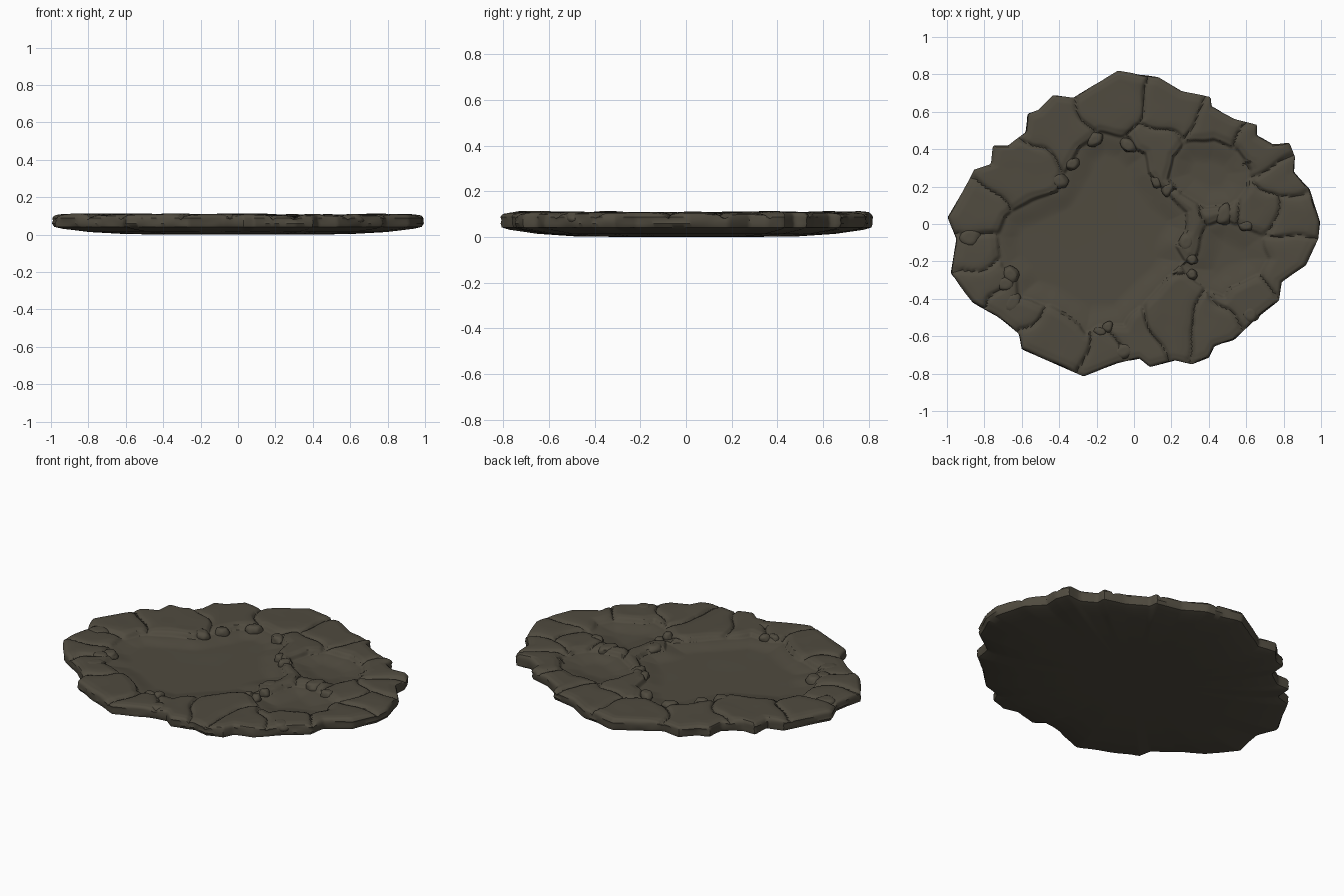
import bpy, bmesh, math, random
from mathutils import Vector, noise

if "Cube" in bpy.data.objects:
    bpy.data.objects.remove(bpy.data.objects["Cube"])

random.seed(4)
stone = bpy.data.materials.new("dark_olive_stone")
stone.diffuse_color = (0.08, 0.07, 0.05, 1)
stone.use_nodes = True
stone.node_tree.nodes["Principled BSDF"].inputs["Base Color"].default_value = stone.diffuse_color

# Outer silhouette of the slab, clockwise from +x
OUTLINE = [(.995, .01), (.985, -.08), (.92, -.22), (.79, -.31), (.775, -.41), (.66, -.5),
    (.535, -.62), (.43, -.655), (.4, -.715), (.31, -.75), (.22, -.73), (.085, -.765),
    (.03, -.72), (-.09, -.745), (-.27, -.815), (-.395, -.76), (-.6, -.67), (-.615, -.59),
    (-.74, -.49), (-.865, -.42), (-.93, -.335), (-.98, -.265), (-.95, -.08), (-.997, .035),
    (-.915, .175), (-.855, .29), (-.765, .32), (-.755, .42), (-.675, .42), (-.58, .49),
    (-.57, .59), (-.51, .61), (-.435, .69), (-.325, .675), (-.17, .77), (-.085, .82),
    (.03, .8), (.13, .785), (.255, .71), (.41, .68), (.415, .63), (.54, .56), (.66, .53),
    (.66, .475), (.745, .425), (.83, .435), (.865, .36), (.86, .28), (.94, .185), (.97, .09)]
# Three sunken basins
BIG = [(-.18, .495), (-.02, .47), (.02, .41), (.07, .38), (.09, .28), (.165, .185), (.29, .065),
    (.29, -.04), (.235, -.12), (.28, -.2), (.22, -.27), (.11, -.375), (0, -.485), (-.05, -.55),
    (-.18, -.55), (-.26, -.6), (-.29, -.55), (-.45, -.445), (-.635, -.4), (-.635, -.3),
    (-.715, -.23), (-.745, -.055), (-.69, .05), (-.555, .13), (-.42, .185), (-.35, .32), (-.3, .41)]
UPPER = [(.27, .45), (.43, .46), (.565, .4), (.63, .29), (.605, .185), (.525, .09), (.38, .08),
    (.245, .15), (.18, .24), (.2, .37)]
LOWER = [(.38, 0), (.485, .035), (.595, -.02), (.685, -.055), (.725, -.19), (.685, -.27),
    (.525, -.35), (.485, -.4), (.38, -.36), (.27, -.27), (.24, -.22), (.325, -.165), (.35, -.08)]
# Centres of the rim stones
SITES = [(.85, .05), (.8, .25), (.72, .4), (.45, .55), (.2, .62), (-.1, .65), (-.42, .52),
    (-.62, .3), (-.88, .02), (-.88, -.15), (-.82, -.33), (-.67, -.42), (-.4, -.62), (-.15, -.68),
    (-.02, -.62), (.22, -.5), (.45, -.55), (.6, -.42), (.82, -.22), (.3, 0), (.45, .06), (.65, .07),
    (.12, .38)]
TILT = [(random.uniform(-.02, .02), random.uniform(-.02, .02), random.uniform(-.005, .002))
        for _ in SITES]


def smooth(a, b, v):
    t = min(1, max(0, (v - a) / (b - a)))
    return t * t * (3 - 2 * t)


def inside_distance(x, y, poly):
    """Signed distance to a polygon, positive inside."""
    best, inner = 9, False
    ax, ay = poly[-1]
    for bx, by in poly:
        dx, dy = bx - ax, by - ay
        t = max(0, min(1, ((x - ax) * dx + (y - ay) * dy) / (dx * dx + dy * dy)))
        d = (x - ax - t * dx) ** 2 + (y - ay - t * dy) ** 2
        if d < best:
            best = d
        if (ay > y) != (by > y) and x < ax + (y - ay) * dx / dy:
            inner = not inner
        ax, ay = bx, by
    return math.sqrt(best) * (1 if inner else -1)


def height(x, y):
    p = Vector((x * 9, y * 9, 0))
    x2, y2 = x + .012 * noise.noise(p), y + .012 * noise.noise(p + Vector((7, 3, 5)))
    d = max(inside_distance(x2, y2, b) for b in (BIG, UPPER, LOWER))
    rim = 0
    if d < .03:
        # rim stones: slight tilt, with cracks between neighbours
        wx, wy = x + .06 * noise.noise(p * .6), y + .06 * noise.noise(p * .6 + Vector((2, 9, 4)))
        near = sorted((math.hypot(wx - s[0], wy - s[1]), i) for i, s in enumerate(SITES))[:2]
        i = near[0][1]
        sx, sy = SITES[i]
        gap = near[1][0] - near[0][0]
        tx, ty, off = TILT[i]
        rim = .111 + off + tx * (x - sx) + ty * (y - sy) + .003 * noise.noise(p * .7)
        rim -= .014 * math.exp(-(gap / .016) ** 2) + .006 * math.exp(-(gap / .06) ** 2)
        rim = min(rim, .113) - .007 * smooth(-.035, 0, d)
    floor = .078 - .018 * smooth(.01, .13, d) + .001 * noise.noise(p * .4)
    k = smooth(-.002, .016, d)
    return rim * (1 - k) + floor * k


def edge_radius(a):
    """Distance from the centre to the silhouette at an angle."""
    c, s = math.cos(a), math.sin(a)
    best = 0
    ax, ay = OUTLINE[-1]
    for bx, by in OUTLINE:
        ex, ey = bx - ax, by - ay
        den = c * ey - s * ex
        if abs(den) > 1e-9:
            r = (ax * ey - ay * ex) / den
            u = (ax * s - ay * c) / den
            if r > 0 and -1e-6 <= u <= 1.000001:
                best = max(best, r)
        ax, ay = bx, by
    return best


def finish(bm, name):
    me = bpy.data.meshes.new(name)
    bmesh.ops.recalc_face_normals(bm, faces=bm.faces)
    bm.to_mesh(me)
    bm.free()
    ob = bpy.data.objects.new(name, me)
    bpy.context.collection.objects.link(ob)
    me.materials.append(stone)
    bpy.ops.object.select_all(action='DESELECT')
    ob.select_set(True)
    bpy.context.view_layer.objects.active = ob
    bpy.ops.object.shade_smooth_by_angle(angle=math.radians(40))
    return ob


# Slab: polar grid for the top, then side and belly rings
N, R = 480, 105
bm = bmesh.new()
angles = [2 * math.pi * i / N for i in range(N)]
radii = [edge_radius(a) for a in angles]
SIDE = [(.99, .1), (.998, .088), (.996, .074), (1, .06), (.99, .042), (.95, .032),
        (.8, .014), (.6, .003), (.3, 0)]
rings = []
for j in range(1, R + 1):
    t = .978 * j / R
    rings.append([bm.verts.new((t * r * math.cos(a), t * r * math.sin(a),
        height(t * r * math.cos(a), t * r * math.sin(a)) - .004 * smooth(.94, .98, t)))
        for a, r in zip(angles, radii)])
for t, z in SIDE:
    ring = []
    for i, (a, r) in enumerate(zip(angles, radii)):
        c, s = math.cos(a), math.sin(a)
        wob = .008 * noise.noise(Vector((c * 9, s * 9, z * 40))) if .03 < z < .1 else 0
        q = r * (t + min(wob, 1 - t))
        zz = min(z, rings[R - 1][i].co.z - .004) if z > .08 else z
        ring.append(bm.verts.new((q * c, q * s, zz)))
    rings.append(ring)
for lo, hi in zip(rings, rings[1:]):
    for i in range(N):
        k = (i + 1) % N
        bm.faces.new((lo[i], hi[i], hi[k], lo[k]))
for ring, z in ((rings[0], height(0, 0)), (rings[-1], 0)):
    mid = bm.verts.new((0, 0, z))
    for i in range(N):
        bm.faces.new((mid, ring[i], ring[(i + 1) % N]))
finish(bm, "rock_slab")

# Loose pebbles round the basins and lumps on the outer edge: x, y, radius
PEBBLES = [(.12, .225, .035), (.18, .185, .04), (.28, -.1, .055), (.31, -.19, .03), (.31, -.27, .03),
    (-.18, -.575, .035), (-.14, -.55, .03), (-.66, -.27, .05), (-.69, -.32, .05), (-.03, .42, .045),
    (-.21, .45, .045), (-.33, .32, .04), (-.4, .23, .05), (.6, -.01, .04), (-.88, -.07, .06),
    (-.65, -.42, .06), (.62, -.48, .05), (.48, .05, .06), (-.06, -.68, .06)]
bm = bmesh.new()
for x, y, r in PEBBLES:
    vs = bmesh.ops.create_icosphere(bm, subdivisions=3, radius=1)['verts']
    turn, sq = random.uniform(0, 3), random.uniform(.7, .95)
    for v in vs:
        k = 1 + .25 * noise.noise(v.co * 1.3 + Vector((x * 30, y * 30, 0)))
        px, py = v.co.x * r * k, v.co.y * r * k * sq
        v.co = (x + px * math.cos(turn) - py * math.sin(turn),
                y + px * math.sin(turn) + py * math.cos(turn),
                .082 + .028 * max(-1, min(1, 1.25 * v.co.z)))
finish(bm, "pebbles")
